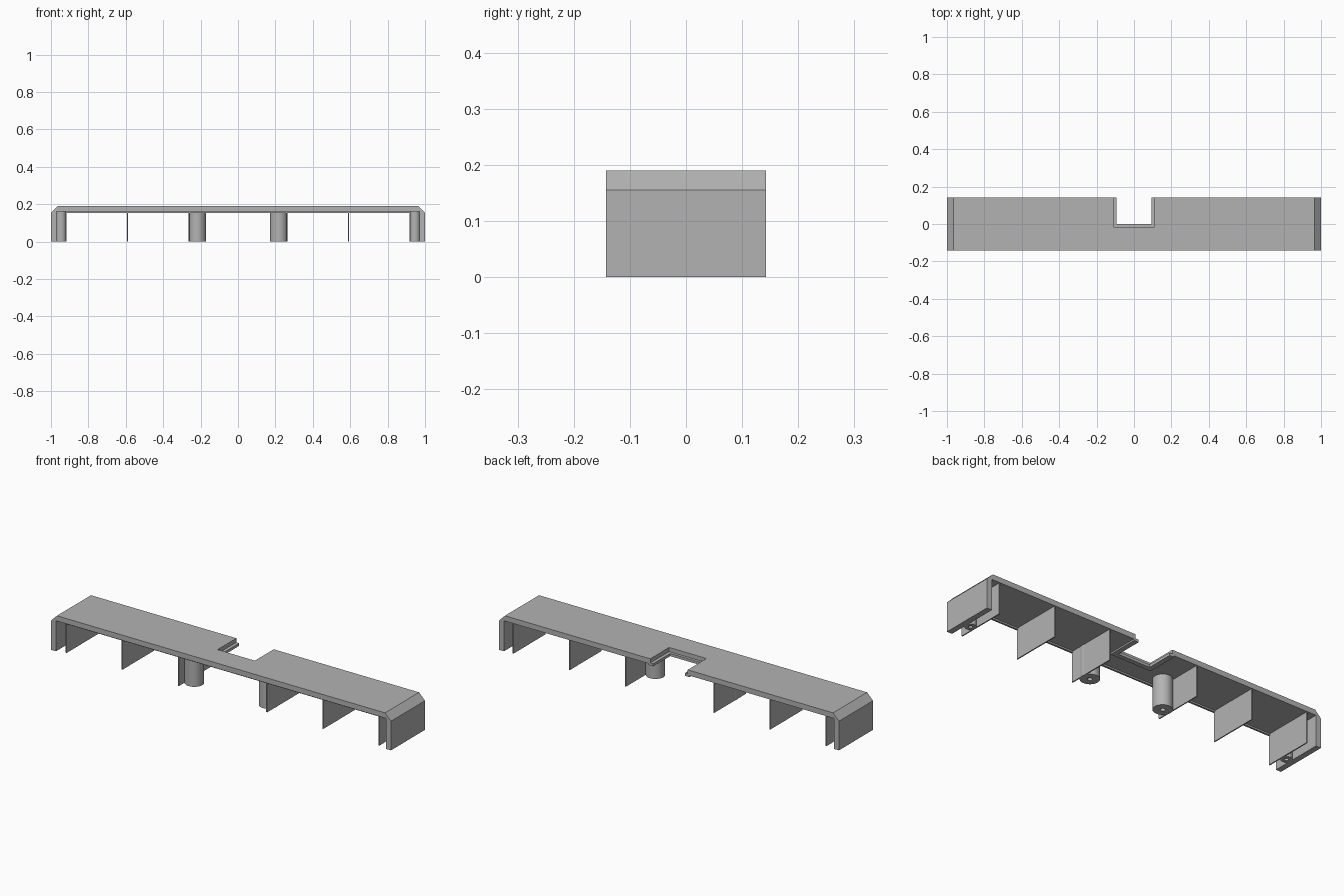
import bpy, bmesh, math

if "Cube" in bpy.data.objects:
    bpy.data.objects.remove(bpy.data.objects["Cube"])

grey = bpy.data.materials.new("plain grey")
grey.diffuse_color = (0.45, 0.45, 0.45, 1)
grey.use_nodes = True
grey.node_tree.nodes["Principled BSDF"].inputs["Base Color"].default_value = grey.diffuse_color

DEPTH = 0.143   # half depth in y


def finish(name, bm):
    bmesh.ops.recalc_face_normals(bm, faces=bm.faces)
    me = bpy.data.meshes.new(name)
    bm.to_mesh(me)
    bm.free()
    ob = bpy.data.objects.new(name, me)
    bpy.context.collection.objects.link(ob)
    me.materials.append(grey)
    return ob


def prism(name, pts, to3d, offset):
    """Extrude a flat outline by an offset vector."""
    bm = bmesh.new()
    face = bm.faces.new([bm.verts.new(to3d(*p)) for p in pts])
    ext = bmesh.ops.extrude_face_region(bm, geom=[face])
    verts = [g for g in ext["geom"] if isinstance(g, bmesh.types.BMVert)]
    bmesh.ops.translate(bm, verts=verts, vec=offset)
    return finish(name, bm)


def box(name, x0, x1, y0, y1, z0, z1):
    return prism(name, [(x0, y0), (x1, y0), (x1, y1), (x0, y1)],
                 lambda x, y: (x, y, z0), (0, 0, z1 - z0))


def boss(name, x, y, r, hole, top, deep):
    """Round post with a blind screw hole in its foot."""
    n = 32
    bm = bmesh.new()
    rings = []
    for rad, z in [(r, top), (r, 0), (hole, 0), (hole, deep)]:
        rings.append([bm.verts.new((x + rad * math.cos(2 * math.pi * i / n),
                                    y + rad * math.sin(2 * math.pi * i / n), z))
                      for i in range(n)])
    for a, b in zip(rings, rings[1:]):
        for i in range(n):
            j = (i + 1) % n
            bm.faces.new((a[i], a[j], b[j], b[i]))
    bm.faces.new(rings[0])
    bm.faces.new(rings[-1])
    ob = finish(name, bm)
    bpy.context.view_layer.objects.active = ob
    ob.select_set(True)
    bpy.ops.object.shade_smooth_by_angle(angle=math.radians(35))
    ob.select_set(False)


# cover: bracket profile with chamfered ends, extruded front to back
half = [(0.97, 0.162), (0.97, 0), (1, 0), (1, 0.155), (0.965, 0.19)]
profile = half + [(-x, z) for x, z in reversed(half)]
cover = prism("cover", profile, lambda x, z: (x, -DEPTH, z), (0, 2 * DEPTH, 0))

# notch cut into the back edge of the cover
cutter = box("notch_cutter", -0.11, 0.11, -0.015, 0.3, 0.1, 0.3)
cutter.hide_render = True
mod = cover.modifiers.new("notch", "BOOLEAN")
mod.operation = "DIFFERENCE"
mod.object = cutter
mod.solver = "EXACT"
bpy.context.view_layer.objects.active = cover
bpy.ops.object.modifier_apply(modifier="notch")
bpy.data.objects.remove(cutter, do_unlink=True)

# U-shaped ledge under the notch edge
u = [(-0.12, DEPTH), (-0.12, -0.025), (0.12, -0.025), (0.12, DEPTH),
     (0.093, DEPTH), (0.093, 0), (-0.093, 0), (-0.093, DEPTH)]
prism("notch_ledge", u, lambda x, y: (x, y, 0.154), (0, 0, 0.014))

# low bead along the inside of the front edge
box("front_bead", -0.92, 0.92, -0.131, -0.122, 0.154, 0.165)

for side, s in (("left", -1), ("right", 1)):
    # thin cross ribs under the cover
    for label, x in (("inner", 0.26), ("middle", 0.59), ("outer", 0.92)):
        box(f"{side}_{label}_rib", s * x - 0.003, s * x + 0.003,
            -0.13, 0.138, 0, 0.165)
    # screw posts
    boss(f"{side}_screw_post", s * 0.218, -0.055, 0.047, 0.012, 0.165, 0.1)
    boss(f"{side}_end_post", s * 0.946, -0.04, 0.028, 0.01, 0.165, 0.1)
